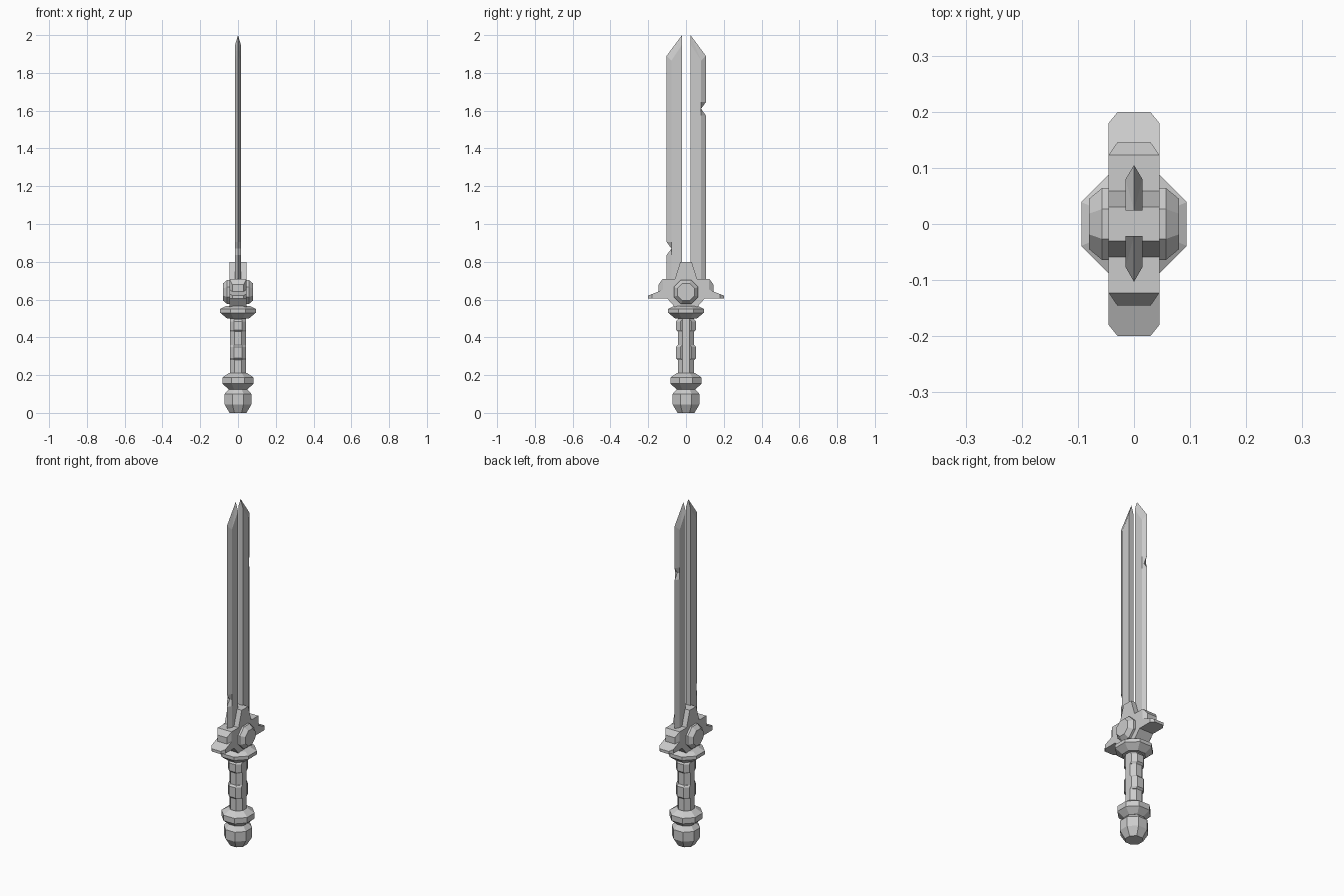
import bpy, bmesh, math

if "Cube" in bpy.data.objects:
    bpy.data.objects.remove(bpy.data.objects["Cube"])


def finish(name, bm):
    bmesh.ops.recalc_face_normals(bm, faces=bm.faces)
    me = bpy.data.meshes.new(name)
    bm.to_mesh(me)
    bm.free()
    ob = bpy.data.objects.new(name, me)
    bpy.context.collection.objects.link(ob)
    return ob


def lathe(name, profile, place=lambda x, y, h: (x, y, h)):
    """Eight-sided turned part; profile is (apothem, height)."""
    bm = bmesh.new()
    rings = []
    for r, h in profile:
        r /= math.cos(math.pi / 8)
        angles = [math.pi / 8 + i * math.pi / 4 for i in range(8)]
        rings.append([bm.verts.new(place(r * math.cos(a), r * math.sin(a), h)) for a in angles])
    for a, b in zip(rings, rings[1:]):
        for i in range(8):
            j = (i + 1) % 8
            bm.faces.new((a[i], a[j], b[j], b[i]))
    bm.faces.new(rings[0])
    bm.faces.new(rings[-1])
    return finish(name, bm)


def hull(name, pts):
    """Convex solid from (half width, y, z) points mirrored in x."""
    bm = bmesh.new()
    for x, y, z in pts:
        bm.verts.new((x, y, z))
        bm.verts.new((-x, y, z))
    bmesh.ops.convex_hull(bm, input=bm.verts)
    bmesh.ops.dissolve_limit(bm, angle_limit=0.01, verts=bm.verts, edges=bm.edges)
    return finish(name, bm)


def blade(name, inner, mid, edge, notch):
    """Half blade: flat spine, bevelled cutting edge with one nick."""
    t = 0.015
    bm = bmesh.new()
    rings = []
    levels = [(0.66, 0), (notch - 0.035, 0), (notch, 1), (notch + 0.035, 0)]
    for z, cut in levels:
        e = mid if cut else edge
        rings.append([bm.verts.new(p) for p in
                      [(t, inner, z), (t, mid, z), (0, e, z), (-t, mid, z), (-t, inner, z)]])
    rings.append([bm.verts.new(p) for p in
                  [(t, inner, 1.95), (t, mid, 1.865), (0, edge, 1.89),
                   (-t, mid, 1.865), (-t, inner, 1.95)]])
    for a, b in zip(rings, rings[1:]):
        for i in range(5):
            j = (i + 1) % 5
            bm.faces.new((a[i], a[j], b[j], b[i]))
    bm.faces.new(rings[0])
    tip = bm.verts.new((0, inner, 2.0))
    for i in range(5):
        bm.faces.new((rings[-1][i], rings[-1][(i + 1) % 5], tip))
    return finish(name, bm)


# Handle, from the bottom up
lathe("pommel", [(0.045, 0), (0.071, 0.045), (0.071, 0.1), (0.045, 0.13)])
lathe("lower_ring", [(0.05, 0.125), (0.083, 0.155), (0.083, 0.187), (0.05, 0.21)])
lathe("grip", [(0.043, 0.19), (0.043, 0.52)])
lathe("collar", [(0.058, 0.5), (0.094, 0.53), (0.094, 0.55), (0.065, 0.565)])

# Raised finger pads on both narrow sides of the grip
for s in (-1, 1):
    for n, (lo, hi) in enumerate([(0.28, 0.36), (0.43, 0.495)]):
        pts = []
        for z, d in [(lo, 0), (lo + 0.01, 1), (hi - 0.01, 1), (hi, 0)]:
            y = 0.053 if d else 0.043
            pts += [(0.021, s * y, z), (0.043, s * (y - 0.023), z)]
        hull(f"grip_pad_{n}_{s}", pts)

# Guard: lower neck, cross block and upper blade socket
w = 0.045
hull("guard_neck", [(w, s * y, z) for s in (-1, 1) for y, z in [(0.055, 0.555), (0.1, 0.607)]])
hull("guard_block", [(w, s * 0.11, z) for s in (-1, 1) for z in (0.605, 0.71)])
hull("blade_socket", [(w, s * y, z) for s in (-1, 1) for y, z in [(0.03, 0.8), (0.06, 0.705)]])
for s in (-1, 1):
    hull(f"guard_end_{s}", [(w, s * 0.1, 0.61), (w, s * 0.1, 0.71), (w, s * 0.123, 0.71),
                            (w, s * 0.123, 0.61), (0.03, s * 0.145, 0.68), (0.03, s * 0.145, 0.61)])
    hull(f"guard_wing_{s}", [(w, s * 0.1, 0.605), (w, s * 0.123, 0.652), (w, s * 0.18, 0.605),
                             (w, s * 0.18, 0.629), (0.029, s * 0.2, 0.605), (0.029, s * 0.2, 0.621)])

# Octagonal boss passing through both faces of the guard
lathe("guard_boss", [(0.045, -0.08), (0.064, -0.057), (0.064, 0.057), (0.045, 0.08)],
      lambda x, y, h: (h, x, 0.64 + y))

# Twin blade halves with a gap between
blade("blade_left", -0.021, -0.077, -0.103, 0.87)
blade("blade_right", 0.024, 0.08, 0.105, 1.61)
